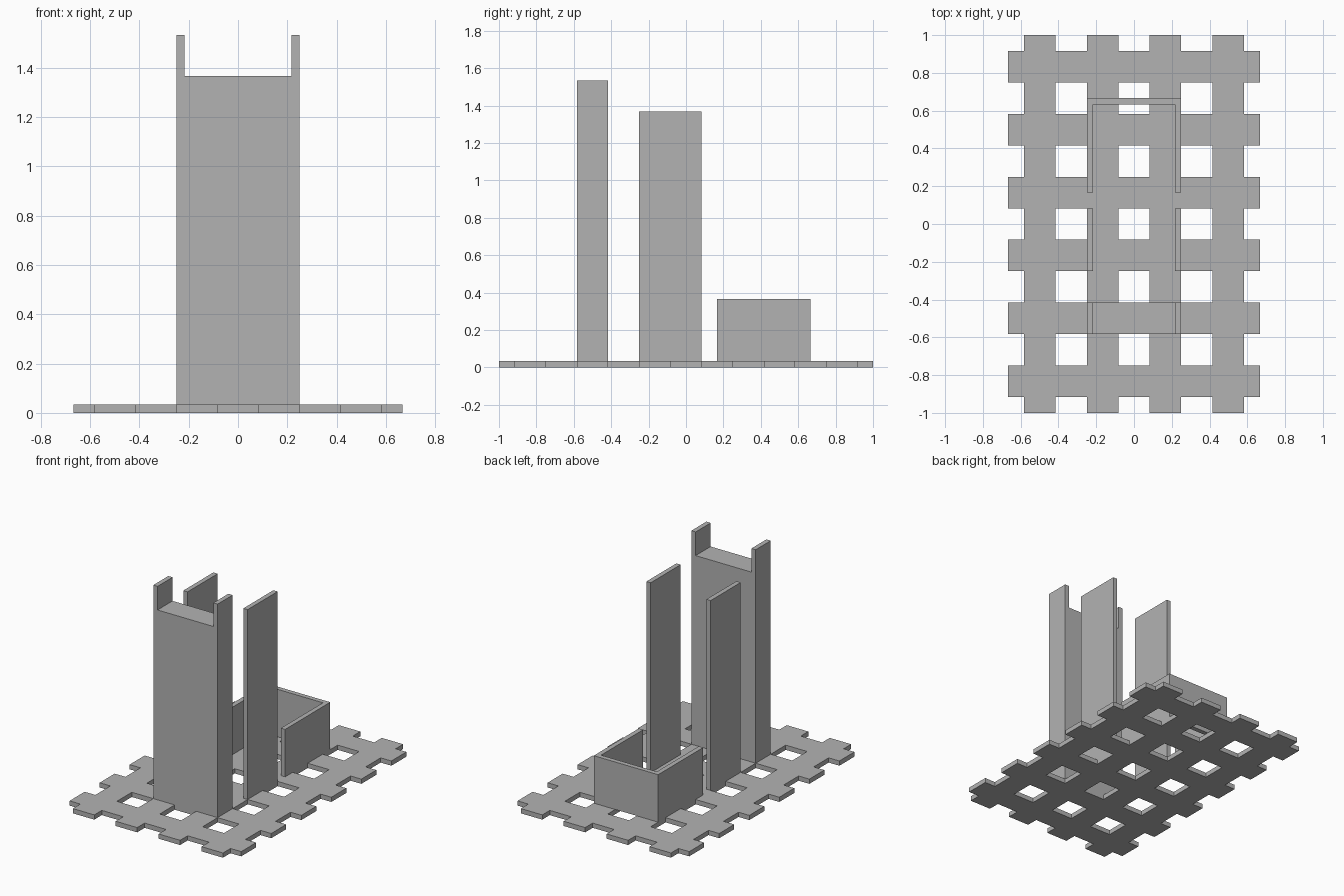
import bpy
import bmesh
from mathutils import Vector

if "Cube" in bpy.data.objects:
    bpy.data.objects.remove(bpy.data.objects["Cube"])

U = 1 / 6        # lattice bar width and gap
T = U / 5        # sheet thickness

grey = bpy.data.materials.new("plain grey")
grey.use_nodes = True
colour = (0.45, 0.45, 0.45, 1)
grey.diffuse_color = colour
grey.node_tree.nodes["Principled BSDF"].inputs["Base Color"].default_value = colour


def finish(bm, name):
    bmesh.ops.recalc_face_normals(bm, faces=bm.faces)
    mesh = bpy.data.meshes.new(name)
    bm.to_mesh(mesh)
    bm.free()
    mesh.materials.append(grey)
    obj = bpy.data.objects.new(name, mesh)
    bpy.context.collection.objects.link(obj)
    return obj


def extrude(bm, shift):
    new = bmesh.ops.extrude_face_region(bm, geom=bm.faces[:])["geom"]
    verts = [g for g in new if isinstance(g, bmesh.types.BMVert)]
    bmesh.ops.translate(bm, verts=verts, vec=Vector(shift))


def prism(name, points, shift):
    """Extrude a flat outline along a vector."""
    bm = bmesh.new()
    bm.faces.new([bm.verts.new(p) for p in points])
    extrude(bm, shift)
    return finish(bm, name)


def breaks(half, bars):
    """Edges of evenly spaced bars with half-width tabs at both ends."""
    inner = [-half + U / 2 + k * U for k in range(2 * bars)]
    return [-half] + inner + [half]


# Lattice base: keep every cell that lies on a bar in either direction
xs, ys = breaks(4 * U, 4), breaks(1, 6)
bm = bmesh.new()
grid = [[bm.verts.new((x, y, 0)) for y in ys] for x in xs]
for i in range(len(xs) - 1):
    for j in range(len(ys) - 1):
        if i % 2 or j % 2:
            bm.faces.new((grid[i][j], grid[i + 1][j],
                          grid[i + 1][j + 1], grid[i][j + 1]))
bmesh.ops.delete(bm, geom=[v for v in bm.verts if not v.link_faces], context='VERTS')
extrude(bm, (0, 0, T))
finish(bm, "lattice_base")

W = 1.5 * U      # half width of the upright parts
N = W - T        # inner half width
LOW, HIGH = 1.367, 1.533

# Front tower: solid block with a raised lip on each side
outline = [(-W, T), (W, T), (W, HIGH), (N, HIGH),
           (N, LOW), (-N, LOW), (-N, HIGH), (-W, HIGH)]
prism("front_tower", [(x, -3.5 * U, z) for x, z in outline], (0, U, 0))

# Tall side panels
for side, name in ((1, "left_panel"), (-1, "right_panel")):
    plan = [(side * x, y, T) for x, y in
            ((N, -1.5 * U), (W, -1.5 * U), (W, U / 2), (N, U / 2))]
    prism(name, plan, (0, 0, LOW - T))

# Low three-sided wall, open to the front
plan = [(-W, U), (-N, U), (-N, 4 * U - T), (N, 4 * U - T),
        (N, U), (W, U), (W, 4 * U), (-W, 4 * U)]
prism("rear_wall", [(x, y, T) for x, y in plan], (0, 0, 2 * U))
